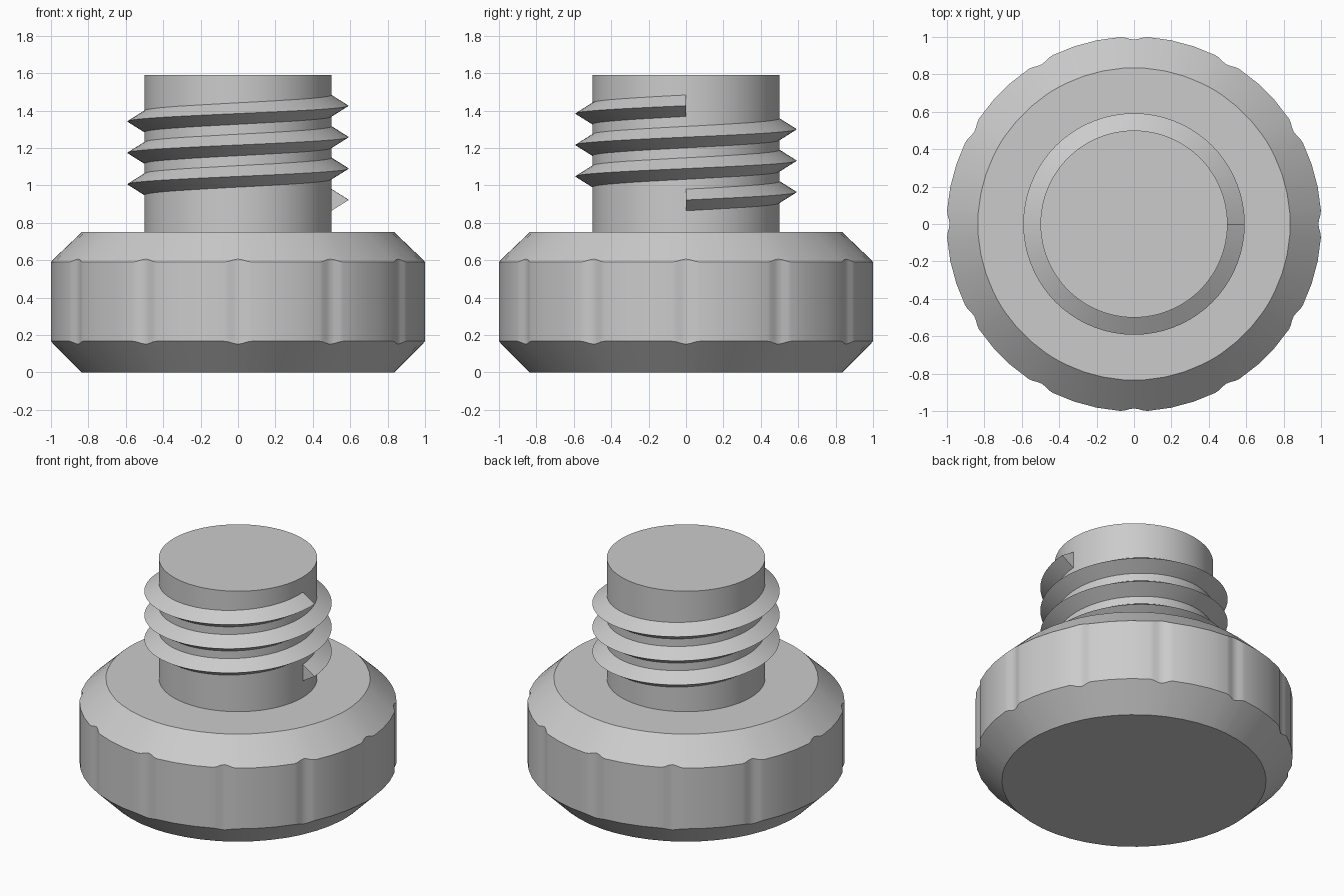
import bpy, bmesh
from math import sin, cos, pi, radians

cube = bpy.data.objects.get("Cube")
if cube:
    bpy.data.objects.remove(cube, do_unlink=True)

grey = bpy.data.materials.new("plain grey")
grey.use_nodes = True
colour = (0.6, 0.6, 0.6, 1)
grey.diffuse_color = colour
grey.node_tree.nodes["Principled BSDF"].inputs["Base Color"].default_value = colour


def finish(name, bm):
    """Turn a bmesh into a smooth object with sharp edges kept."""
    bmesh.ops.recalc_face_normals(bm, faces=bm.faces[:])
    mesh = bpy.data.meshes.new(name)
    bm.to_mesh(mesh)
    bm.free()
    mesh.materials.append(grey)
    obj = bpy.data.objects.new(name, mesh)
    bpy.context.collection.objects.link(obj)
    bpy.ops.object.select_all(action='DESELECT')
    obj.select_set(True)
    bpy.context.view_layer.objects.active = obj
    bpy.ops.object.shade_smooth_by_angle(angle=radians(30))
    return obj


def bridge(bm, a, b, closed=True):
    """Join two equally long vertex loops with quads."""
    n = len(a)
    for i in range(n if closed else n - 1):
        j = (i + 1) % n
        bm.faces.new((a[i], a[j], b[j], b[i]))


# Knob head: chamfered disc whose rim has twelve shallow grip notches
RIM, FACE = 1.002, 0.835
LOW, HIGH, HEAD_TOP = 0.167, 0.59, 0.75
NOTCHES, NOTCH_HALF, DEPTH = 12, 4.2, 0.016
offsets = [-NOTCH_HALF, -2.8, -1.4, 0, 1.4, 2.8, NOTCH_HALF, 11.4, 18.6]
bm = bmesh.new()
rings = [[], [], [], []]
for k in range(NOTCHES):
    for off in offsets:
        a = radians(k * 360 / NOTCHES + off)
        dip = 0
        if abs(off) < NOTCH_HALF:
            dip = DEPTH * (1 + cos(pi * off / NOTCH_HALF)) / 2
        r = RIM - dip
        levels = [(FACE, 0), (r, LOW - dip), (r, HIGH + dip), (FACE, HEAD_TOP)]
        for ring, (rad, z) in zip(rings, levels):
            ring.append(bm.verts.new((rad * cos(a), rad * sin(a), z)))
for lower, upper in zip(rings, rings[1:]):
    bridge(bm, lower, upper)
bm.faces.new(rings[0])
bm.faces.new(rings[-1])
finish("knob_head", bm)

# Shaft: plain cylinder sunk slightly into the head
SHAFT, SHAFT_TOP = 0.5, 1.59
bm = bmesh.new()
base = HEAD_TOP - 0.02
bmesh.ops.create_cone(bm, cap_ends=True, segments=96, radius1=SHAFT,
                      radius2=SHAFT, depth=SHAFT_TOP - base)
bmesh.ops.translate(bm, verts=bm.verts[:], vec=(0, 0, (SHAFT_TOP + base) / 2))
finish("shaft", bm)

# Screw thread: triangular section swept up three right-handed turns
TURNS, STEPS, PITCH, START = 3, 72, 0.168, 0.922
ROOT, CREST, HALF = 0.496, 0.592, 0.06
bm = bmesh.new()
sections = []
for i in range(TURNS * STEPS + 1):
    a = 2 * pi * i / STEPS
    z = START + PITCH * i / STEPS
    sections.append([bm.verts.new((r * cos(a), r * sin(a), z + dz))
                     for r, dz in ((ROOT, -HALF), (CREST, 0), (ROOT, HALF))])
for s, t in zip(sections, sections[1:]):
    bridge(bm, s, t)
bm.faces.new(sections[0])
bm.faces.new(sections[-1])
finish("screw_thread", bm)
